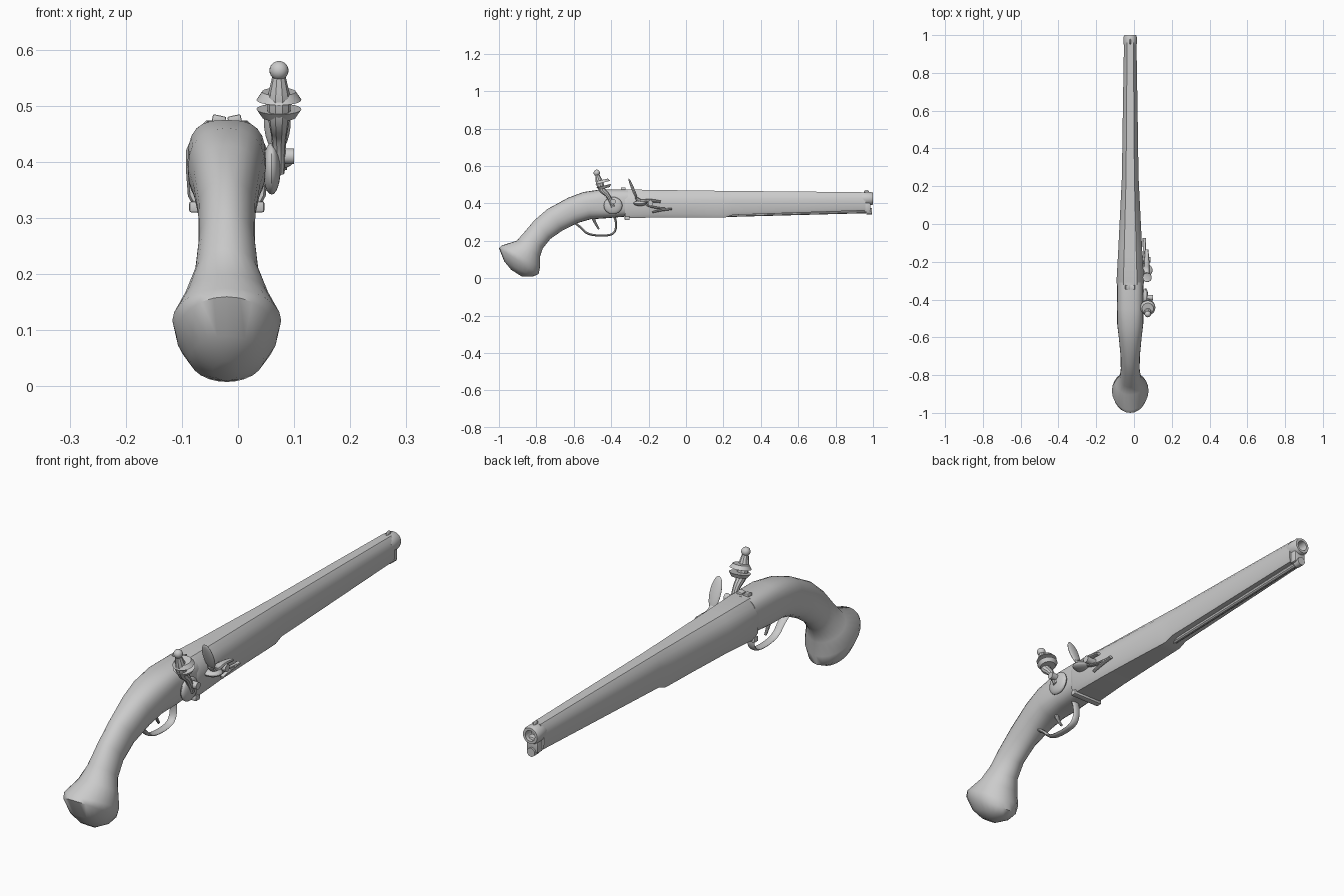
import bpy, bmesh, math
from mathutils import Matrix, Vector

old = bpy.data.objects.get("Cube")
if old:
    bpy.data.objects.remove(old, do_unlink=True)

CX = -0.02   # centre line of the stock
LX = 0.073   # centre line of the lock parts

grey = bpy.data.materials.new("plain grey")
grey.use_nodes = True
grey.diffuse_color = (0.6, 0.6, 0.6, 1)
grey.node_tree.nodes["Principled BSDF"].inputs["Base Color"].default_value = (0.6, 0.6, 0.6, 1)


def finish(ob, angle=35):
    ob.data.materials.clear()
    ob.data.materials.append(grey)
    bpy.ops.object.select_all(action='DESELECT')
    ob.select_set(True)
    bpy.context.view_layer.objects.active = ob
    bpy.ops.object.shade_smooth_by_angle(angle=math.radians(angle))
    return ob


def from_bmesh(name, bm, angle=35):
    bmesh.ops.recalc_face_normals(bm, faces=bm.faces)
    me = bpy.data.meshes.new(name)
    bm.to_mesh(me)
    bm.free()
    ob = bpy.data.objects.new(name, me)
    bpy.context.collection.objects.link(ob)
    return finish(ob, angle)


def oval(power, n=24):
    """Rounded outline; a higher power is boxier."""
    def soft(v):
        return math.copysign(abs(v) ** (2 / power), v)
    return [(soft(math.cos(2 * math.pi * i / n)), soft(math.sin(2 * math.pi * i / n))) for i in range(n)]


def loft(name, sections, angle=35):
    """Each section: top (y, z), bottom (y, z), half width, outline."""
    bm = bmesh.new()
    rings = []
    for ty, tz, by, bz, hw, outline in sections:
        mid, up = Vector((CX, (ty + by) / 2, (tz + bz) / 2)), Vector((0, (ty - by) / 2, (tz - bz) / 2))
        rings.append([bm.verts.new(mid + up * v + Vector((h * hw, 0, 0))) for h, v in outline])
    for a, b in zip(rings, rings[1:]):
        for i in range(len(a)):
            j = (i + 1) % len(a)
            bm.faces.new((a[i], a[j], b[j], b[i]))
    bm.faces.new(rings[0])
    bm.faces.new(rings[-1])
    return from_bmesh(name, bm, angle)


def tube(name, points, depth, flat=1.0, x=0.0):
    """Round bar through (y, z, radius factor) points, scaled across x by flat."""
    cu = bpy.data.curves.new(name, 'CURVE')
    cu.dimensions = '3D'
    cu.bevel_depth, cu.bevel_resolution, cu.use_fill_caps = depth, 3, True
    cu.resolution_u = 6
    sp = cu.splines.new('NURBS')
    sp.points.add(len(points) - 1)
    sp.use_endpoint_u, sp.order_u = True, 3
    for p, (y, z, r) in zip(sp.points, points):
        p.co, p.radius = (0, y, z, 1), r
    ob = bpy.data.objects.new(name, cu)
    bpy.context.collection.objects.link(ob)
    bpy.ops.object.select_all(action='DESELECT')
    ob.select_set(True)
    bpy.context.view_layer.objects.active = ob
    bpy.ops.object.convert(target='MESH')
    ob = bpy.context.view_layer.objects.active
    ob.data.transform(Matrix.Translation((x, 0, 0)) @ Matrix.Diagonal((flat, 1, 1, 1)))
    return finish(ob)


def place(loc, rot, scale):
    turn = Matrix.Rotation(math.radians(rot[1]), 4, rot[0])
    return Matrix.Translation(loc) @ turn @ Matrix.Diagonal((*scale, 1))


def ball(name, loc, scale, rot=('X', 0)):
    bm = bmesh.new()
    bmesh.ops.create_uvsphere(bm, u_segments=20, v_segments=12, radius=1, matrix=place(loc, rot, scale))
    return from_bmesh(name, bm)


def disc(name, loc, r, thick, rot, r2=None):
    bm = bmesh.new()
    bmesh.ops.create_cone(bm, cap_ends=True, segments=24, radius1=r, radius2=r if r2 is None else r2,
                          depth=thick, matrix=place(loc, rot, (1, 1, 1)))
    return from_bmesh(name, bm)


def box(name, loc, size, rot=('X', 0)):
    bm = bmesh.new()
    bmesh.ops.create_cube(bm, size=1, matrix=place(loc, rot, size))
    bmesh.ops.bevel(bm, geom=bm.edges[:], offset=min(size) * 0.2, segments=2, affect='EDGES', profile=0.5)
    return from_bmesh(name, bm)


# Grip with flared butt
rnd, soft, boxy = oval(2), oval(2.4), oval(2.9)
loft("grip", [
    (-0.935, 0.045, -0.88, 0.01, 0.025, rnd),
    (-0.972, 0.09, -0.82, 0.008, 0.066, rnd),
    (-1.0, 0.16, -0.788, 0.022, 0.09, rnd),
    (-0.985, 0.175, -0.78, 0.06, 0.097, rnd),
    (-0.905, 0.2, -0.78, 0.115, 0.076, rnd),
    (-0.865, 0.245, -0.765, 0.16, 0.057, rnd),
    (-0.81, 0.31, -0.725, 0.21, 0.05, rnd),
    (-0.74, 0.37, -0.66, 0.255, 0.051, rnd),
    (-0.63, 0.43, -0.58, 0.295, 0.06, soft),
    (-0.55, 0.46, -0.51, 0.315, 0.069, soft),
    (-0.45, 0.475, -0.43, 0.32, 0.07, boxy),
    (-0.31, 0.475, -0.31, 0.33, 0.069, boxy)], 50)

# Barrel and fore-stock in one tapering shape, flat on top
half = [(0.5, 1), (0.8, 0.72), (1, 0.3), (1, -0.1), (0.95, -0.75), (0.8, -1)]
stock = half + [(-h, v) for h, v in reversed(half)]
loft("barrel_and_stock", [(y, t, y, b, w, stock) for y, t, b, w in [
    (-0.325, 0.472, 0.322, 0.069), (-0.31, 0.474, 0.32, 0.073), (-0.15, 0.471, 0.325, 0.064),
    (0.05, 0.469, 0.325, 0.054), (0.17, 0.467, 0.324, 0.048), (0.21, 0.467, 0.324, 0.046),
    (0.25, 0.466, 0.338, 0.044), (0.6, 0.463, 0.35, 0.039), (0.96, 0.459, 0.362, 0.033)]], 30)

# Muzzle with an open bore, cap band below it
loft("muzzle", [(y, 0.425 + r, y, 0.425 - r, r, rnd) for y, r in [
    (0.94, 0.032), (0.955, 0.035), (0.99, 0.035), (1.0, 0.031), (1.0, 0.021), (0.965, 0.019)]])
box("muzzle_band", (CX, 0.97, 0.385), (0.05, 0.035, 0.06))
ball("front_sight", (CX, 0.965, 0.46), (0.005, 0.014, 0.012))

# Ramrod under the barrel
tube("ramrod", [(0.21, 0.337, 1), (0.6, 0.348, 1), (0.985, 0.358, 1)], 0.011, x=CX)
disc("ramrod_tip", (CX, 0.98, 0.358), 0.017, 0.03, ('X', 90))

# Breech notch sight and lower band at the joint
for side in (-1, 1):
    box("rear_sight_ear", (CX + side * 0.014, -0.335, 0.476), (0.024, 0.025, 0.014), ('Y', -side * 12))
box("lower_band", (CX, -0.315, 0.32), (0.134, 0.026, 0.02))

# Trigger and its guard
tube("trigger_guard", [(-0.6, 0.3, 1.2), (-0.565, 0.275, 1), (-0.53, 0.235, 1), (-0.45, 0.225, 1),
                       (-0.38, 0.235, 1), (-0.37, 0.3, 1), (-0.385, 0.335, 1.2)], 0.006, 2.6, CX)
tube("trigger", [(-0.5, 0.33, 1.4), (-0.485, 0.29, 1), (-0.465, 0.262, 0.7)], 0.007, 1, CX)

# Hammer: base, goose neck, jaws and top knob
ball("hammer_base", (0.06, -0.39, 0.388), (0.016, 0.05, 0.046))
disc("hammer_screw", (0.085, -0.39, 0.41), 0.014, 0.03, ('Y', 90))
tube("hammer_neck", [(-0.39, 0.38, 0.6), (-0.41, 0.44, 0.7), (-0.45, 0.47, 1.1), (-0.462, 0.51, 1.3),
                     (-0.472, 0.545, 0.8), (-0.476, 0.56, 0.6)], 0.017, 1, LX)
for name, y, z, flip in (("lower_jaw", -0.438, 0.487, 0), ("upper_jaw", -0.446, 0.518, 180)):
    disc(name, (LX, y, z), 0.03, 0.015, ('X', 14 + flip), 0.04)
ball("jaw_knob", (LX, -0.477, 0.563), (0.017, 0.017, 0.017))

# Frizzen, pan and spring
ball("frizzen_blade", (LX - 0.003, -0.283, 0.475), (0.024, 0.008, 0.062), ('X', 22))
tube("frizzen_foot", [(-0.265, 0.43, 1), (-0.25, 0.405, 1.3), (-0.19, 0.418, 1), (-0.135, 0.408, 0.7)], 0.009, 1.5, 0.067)
ball("pan", (0.06, -0.245, 0.4), (0.038, 0.036, 0.014))
disc("frizzen_pivot", (0.062, -0.19, 0.4), 0.014, 0.05, ('Y', 90))
tube("spring_upper", [(-0.21, 0.392, 1), (-0.17, 0.372, 1), (-0.08, 0.37, 0.8)], 0.006, 1.5, 0.055)
tube("spring_lower", [(-0.18, 0.352, 0.8), (-0.13, 0.366, 1), (-0.075, 0.37, 1)], 0.006, 1.5, 0.055)
